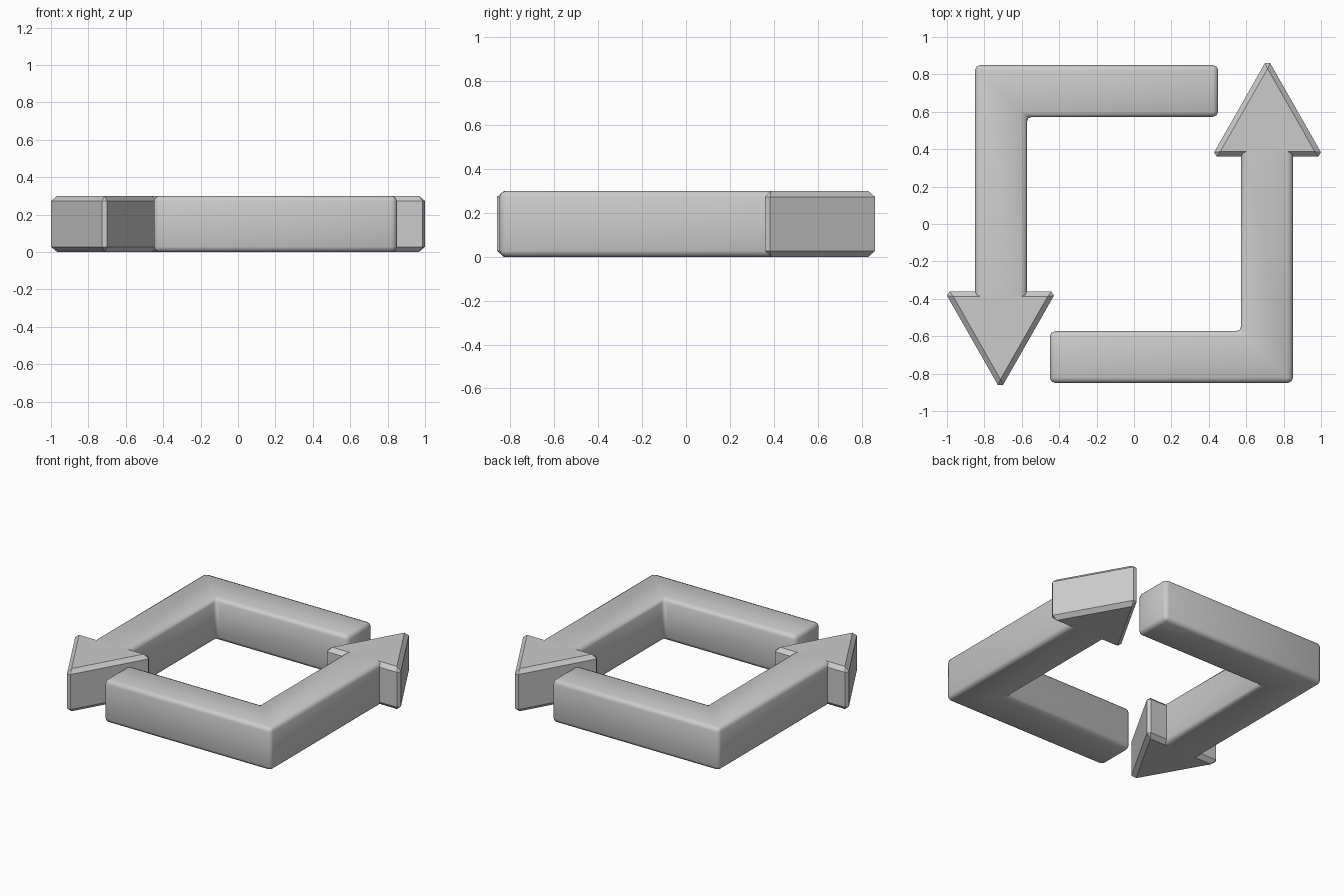
import bpy, bmesh, math

cube = bpy.data.objects.get("Cube")
if cube:
    bpy.data.objects.remove(cube, do_unlink=True)

HEIGHT = 0.3
JOIN_Y = 0.387  # where the shaft meets the arrow head

grey = bpy.data.materials.new("plain_grey")
grey.use_nodes = True
grey.diffuse_color = (0.6, 0.6, 0.6, 1)
grey.node_tree.nodes["Principled BSDF"].inputs["Base Color"].default_value = (0.6, 0.6, 0.6, 1)


def bevelled_prism(name, outline, width, segments, open_y=None):
    """Extrude an outline upward and bevel its edges, except those at y = open_y."""
    bm = bmesh.new()
    face = bm.faces.new([bm.verts.new((x, y, 0)) for x, y in outline])
    top = bmesh.ops.extrude_face_region(bm, geom=[face])["geom"]
    bmesh.ops.translate(bm, vec=(0, 0, HEIGHT),
                        verts=[v for v in top if isinstance(v, bmesh.types.BMVert)])
    bmesh.ops.recalc_face_normals(bm, faces=bm.faces)
    edges = [e for e in bm.edges if open_y is None
             or any(abs(v.co.y - open_y) > 1e-4 for v in e.verts)]
    bmesh.ops.bevel(bm, geom=edges, offset=width, offset_type='OFFSET',
                    segments=segments, profile=0.5, affect='EDGES', clamp_overlap=True)
    mesh = bpy.data.meshes.new(name)
    bm.to_mesh(mesh)
    bm.free()
    mesh.materials.append(grey)
    obj = bpy.data.objects.new(name, mesh)
    bpy.context.collection.objects.link(obj)
    return obj


# L-shaped shaft, and triangular head with its tip towards +y
shaft_outline = [(-0.45, -0.85), (0.85, -0.85), (0.85, JOIN_Y),
                 (0.573, JOIN_Y), (0.573, -0.573), (-0.45, -0.573)]
head_outline = [(0.415, 0.36), (1.013, 0.36), (0.714, 0.885)]

# Two arrows chasing each other, half a turn apart
for side, turn in (("right", 0), ("left", math.pi)):
    shaft = bevelled_prism(side + "_arrow_shaft", shaft_outline, 0.028, 2, JOIN_Y)
    head = bevelled_prism(side + "_arrow_head", head_outline, 0.027, 1)
    shaft.rotation_euler.z = head.rotation_euler.z = turn
    bpy.ops.object.select_all(action='DESELECT')
    shaft.select_set(True)
    bpy.context.view_layer.objects.active = shaft
    bpy.ops.object.shade_smooth_by_angle(angle=math.radians(50))
